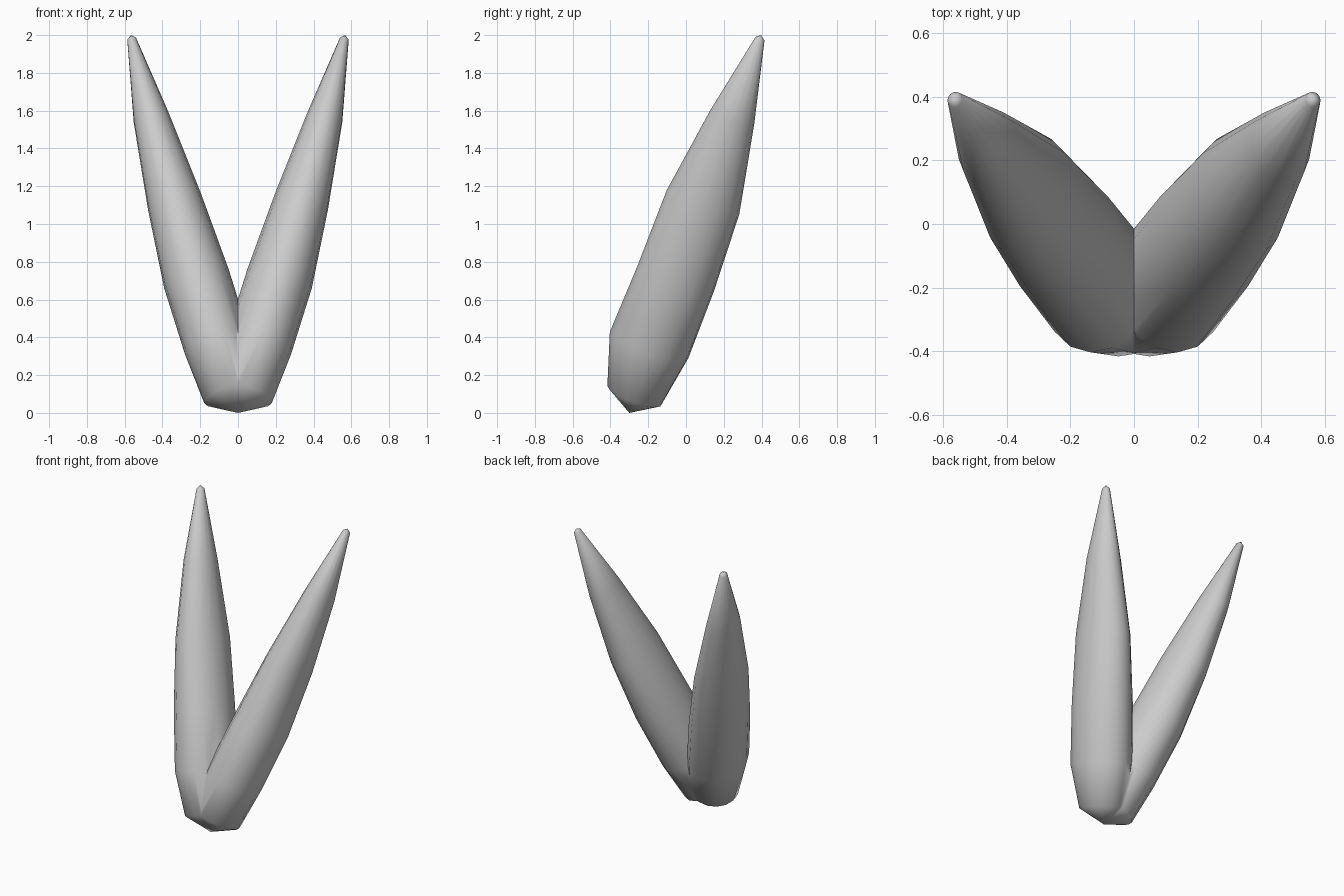
import bpy, bmesh, math
from mathutils import Vector

if "Cube" in bpy.data.objects:
    bpy.data.objects.remove(bpy.data.objects["Cube"])

SIDES = 16
# spindle stations: centre x, y, z, long half-width, short half-width
STATIONS = [
    (0.03, -0.272, 0.095, 0.153, 0.155),
    (0.11, -0.195, 0.36, 0.221, 0.178),
    (0.22, -0.055, 0.71, 0.215, 0.178),
    (0.335, 0.09, 1.115, 0.204, 0.147),
    (0.46, 0.245, 1.565, 0.123, 0.096),
    (0.563, 0.391, 1.98, 0.026, 0.024),
]
BOTTOM, TIP = (0.0, -0.30, 0.0), (0.567, 0.397, 2.0)

axis = Vector((0.26, 0.33, 0.9)).normalized()
long_dir = Vector((-0.03, 1, 0))
long_dir = (long_dir - axis * long_dir.dot(axis)).normalized()
short_dir = long_dir.cross(axis).normalized()

# right-hand leaf, lofted from elliptical rings
bm = bmesh.new()
rings = []
for x, y, z, a, b in STATIONS:
    ring = []
    for i in range(SIDES):
        t = 2 * math.pi * i / SIDES
        ring.append(bm.verts.new(Vector((x, y, z)) + long_dir * (a * math.cos(t)) + short_dir * (b * math.sin(t))))
    rings.append(ring)
bottom, tip = bm.verts.new(BOTTOM), bm.verts.new(TIP)
for i in range(SIDES):
    j = (i + 1) % SIDES
    for lo, hi in zip(rings, rings[1:]):
        bm.faces.new((lo[i], lo[j], hi[j], hi[i]))
    bm.faces.new((bottom, rings[0][j], rings[0][i]))
    bm.faces.new((tip, rings[-1][i], rings[-1][j]))

# trim at the centre plane so both leaves meet in a clean seam
bmesh.ops.bisect_plane(bm, geom=bm.verts[:] + bm.edges[:] + bm.faces[:], dist=1e-4,
                       plane_co=(0, 0, 0), plane_no=(1, 0, 0), clear_inner=True)
bmesh.ops.recalc_face_normals(bm, faces=bm.faces[:])
mesh = bpy.data.meshes.new("twin_leaves")
bm.to_mesh(mesh)
bm.free()
leaves = bpy.data.objects.new("twin_leaves", mesh)
bpy.context.collection.objects.link(leaves)

# left-hand leaf
mirror = leaves.modifiers.new("mirror", 'MIRROR')
mirror.use_clip = True
mirror.merge_threshold = 0.001

bpy.context.view_layer.objects.active = leaves
leaves.select_set(True)
bpy.ops.object.modifier_apply(modifier="mirror")
bpy.ops.object.shade_smooth_by_angle(angle=math.radians(75))
